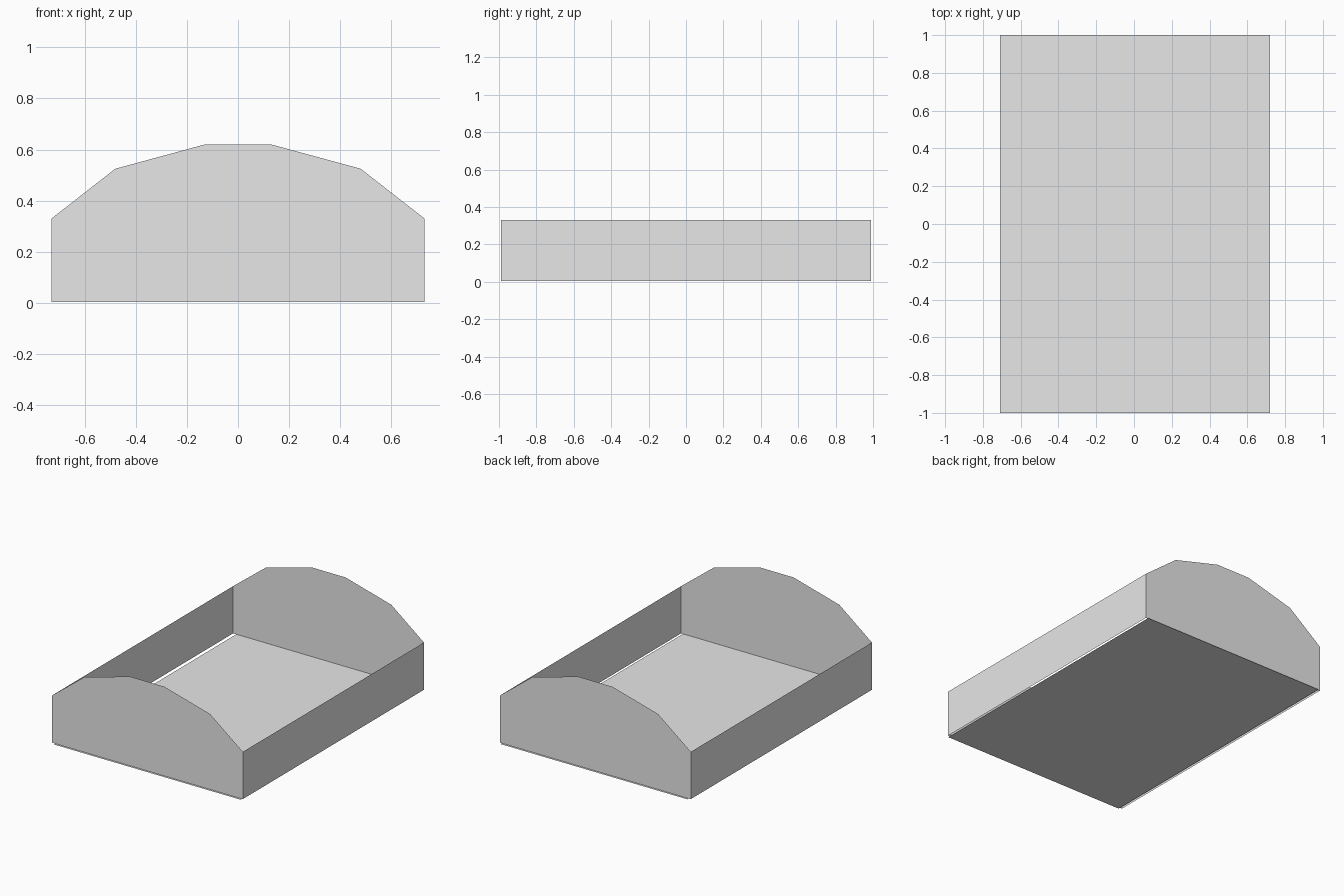
import bpy

cube = bpy.data.objects.get("Cube")
if cube:
    bpy.data.objects.remove(cube, do_unlink=True)

# One plain grey for the whole tray
grey = bpy.data.materials.new("plain_grey")
grey.use_nodes = True
colour = (0.8, 0.8, 0.8, 1)
grey.diffuse_color = colour
grey.node_tree.nodes["Principled BSDF"].inputs["Base Color"].default_value = colour

HALF_W, HALF_L = 0.73, 0.99
BASE, RIM = 0.003, 0.33


def sheet(name, points):
    """A single flat panel without thickness."""
    mesh = bpy.data.meshes.new(name)
    mesh.from_pydata(points, [], [tuple(range(len(points)))])
    mesh.materials.append(grey)
    obj = bpy.data.objects.new(name, mesh)
    bpy.context.collection.objects.link(obj)
    return obj


# Floor, slightly narrower than the gap between the side walls
sheet("floor", [(-0.71, -1, 0), (0.72, -1, 0), (0.72, 1, 0), (-0.71, 1, 0)])

# Low rectangular side walls, facing outwards
for side, name in ((1, "left_wall"), (-1, "right_wall")):
    x, y = side * HALF_W, side * HALF_L
    sheet(name, [(x, -y, BASE), (x, y, BASE), (x, y, RIM), (x, -y, RIM)])

# Arched end panels, mirrored from half an outline
half = [(HALF_W, BASE), (HALF_W, RIM), (0.48, 0.525), (0.13, 0.62)]
outline = half + [(-x, z) for x, z in reversed(half)]
for side, name in ((-1, "front_panel"), (1, "back_panel")):
    sheet(name, [(-side * x, side * HALF_L, z) for x, z in outline])
